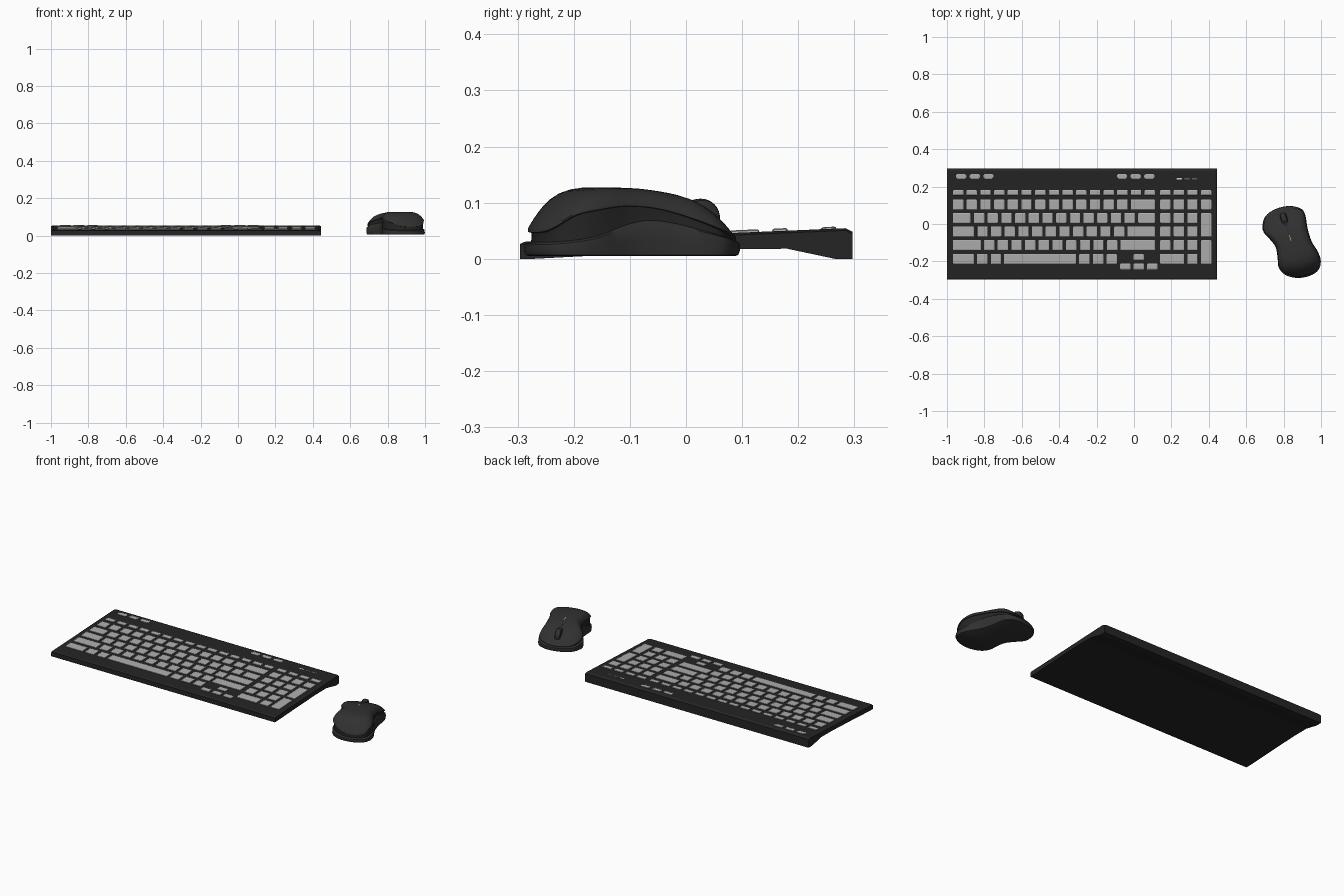
import bpy, bmesh, math
from mathutils import Vector, Matrix

if "Cube" in bpy.data.objects:
    bpy.data.objects.remove(bpy.data.objects["Cube"])

PX = 187.25                       # layout units per model unit
U = lambda x: (x - 1134.3) / PX   # layout column -> x
V = lambda y: (225 - y) / PX      # layout row -> y


def material(name, r, g, b):
    m = bpy.data.materials.new(name)
    m.diffuse_color = (r, g, b, 1)
    m.use_nodes = True
    m.node_tree.nodes["Principled BSDF"].inputs["Base Color"].default_value = m.diffuse_color
    return m


BLACK = material("black_plastic", .018, .018, .018)
CHARCOAL = material("charcoal_plastic", .03, .03, .03)
KEY = material("key_grey", .42, .42, .42)
LIT = material("lamp_white", .7, .7, .65)
DIM = material("lamp_dim", .12, .12, .12)


def finish(bm, name, mat, smooth=None):
    bmesh.ops.recalc_face_normals(bm, faces=bm.faces)
    me = bpy.data.meshes.new(name)
    bm.to_mesh(me)
    bm.free()
    ob = bpy.data.objects.new(name, me)
    bpy.context.collection.objects.link(ob)
    me.materials.append(mat)
    if smooth:
        bpy.ops.object.select_all(action='DESELECT')
        ob.select_set(True)
        bpy.context.view_layer.objects.active = ob
        bpy.ops.object.shade_smooth_by_angle(angle=math.radians(smooth))
    return ob


def loft(bm, rings, cap=True):
    vs = [[bm.verts.new(p) for p in ring] for ring in rings]
    n = len(vs[0])
    for a, b in zip(vs, vs[1:]):
        for i in range(n):
            bm.faces.new((a[i], a[(i + 1) % n], b[(i + 1) % n], b[i]))
    if cap:
        bm.faces.new(vs[0])
        bm.faces.new(vs[-1])
    return vs


# ---- keyboard case: side profile with arched underside, chamfered ends
def deck(y):
    return .030 + (y + .296) * .0425


profile = [(-.296, 0), (-.27, 0), (-.1, .009), (.08, .017), (.18, .018),
           (.265, 0), (.297, 0), (.297, .048), (.284, .0545), (-.288, .0303), (-.296, .026)]
bm = bmesh.new()
rings = []
for x, drop in ((-1, .004), (-.988, 0), (.433, 0), (.445, .004)):
    rings.append([(x, y, z - (drop if z > .02 else 0)) for y, z in profile])
loft(bm, rings)
finish(bm, "keyboard_case", BLACK)


# ---- keys: tapered caps with clipped corners, sitting on the sloping deck
def cap(bm, x0, x1, y0, y1, h=.0045, c=.004):
    rings = []
    for inset, up in ((0, -.003), (.0005, h * .6), (.004, h)):
        l, r, t, b = U(x0) + inset, U(x1) - inset, V(y0) - inset, V(y1) + inset
        pts = [(l + c, b), (r - c, b), (r, b + c), (r, t - c),
               (r - c, t), (l + c, t), (l, t - c), (l, b + c)]
        rings.append([(x, y, deck(y) + up) for x, y in pts])
    loft(bm, rings)


P, W = 13.7, 10.5                 # key pitch and width
ROWS = [(191, 196.3), (200.5, 210.5), (214, 224), (227.5, 237.7), (241, 251.3), (255, 265)]
# (left key end, first letter key, letter key count, right key start)
LAYOUT = [(963.5, 966.7, 13, 1144.8), (963.5, 966.7, 12, 1131), (970.5, 974, 12, 1138.3),
          (974, 977.3, 11, 1127.5), (981, 984, 10, 1120.5)]
bm = bmesh.new()
for (left, first, count, right), row in zip(LAYOUT, ROWS):
    cap(bm, 953, left, *row, c=.002)
    for i in range(count):
        cap(bm, first + i * P, first + i * P + W, *row, c=.002)
    cap(bm, right, 1155.2, *row, c=.002)
for x0, x1 in ((953, 974), (977, 987.5), (991, 1001), (1004, 1076.3),
               (1079.3, 1090), (1093, 1103.7), (1106.8, 1117.3)):
    cap(bm, x0, x1, *ROWS[5], c=.002)
finish(bm, "main_keys", KEY)

bm = bmesh.new()
cap(bm, 1133.8, 1144.3, 255, 261, c=.002)
for x in (1120.2, 1133.8, 1147.2):
    cap(bm, x, x + W, 264.6, 270.5, c=.002)
finish(bm, "arrow_keys", KEY)

bm = bmesh.new()
for r, row in enumerate(ROWS[:5]):
    for i in range(4 if r < 2 else 3):
        cap(bm, 1160.3 + i * P, 1160.3 + i * P + W, *row, c=.002)
cap(bm, 1160.3, 1184.5, *ROWS[5], c=.002)
cap(bm, 1187.7, 1198.2, *ROWS[5], c=.002)
cap(bm, 1201.4, 1211.9, 214, 237.7, c=.002)
cap(bm, 1201.4, 1211.9, 241, 265, c=.002)
finish(bm, "number_pad_keys", KEY)

bm = bmesh.new()
for start in (956, 1117):
    for i in range(3):
        cap(bm, start + i * P, start + i * P + W, 174.8, 179.8, h=.0035, c=.008)
finish(bm, "media_keys", KEY)

# ---- status lamps
for i, mat in enumerate((LIT, DIM, DIM)):
    bm = bmesh.new()
    cap(bm, 1177 + i * 7.7, 1182.2 + i * 7.7, 179, 180.6, h=.0008, c=.001)
    finish(bm, f"status_lamp_{i + 1}", mat)


# ---- mouse: stacked outlines with height curves along its length
def spline(a, b, c, d, t):
    return .5 * (2 * b + (c - a) * t + (2 * a - 5 * b + 4 * c - d) * t * t
                 + (3 * b - a - 3 * c + d) * t ** 3)


def curve(vals, f):               # nine heights, from tail (-.2) to nose (.2)
    u = min(max((f + .2) / .05, 0), 7.999)
    i = int(u)
    g = lambda k: vals[min(max(k, 0), 8)]
    return spline(g(i - 1), g(i), g(i + 1), g(i + 2), u - i)


TOP = [.100, .120, .127, .127, .125, .118, .106, .088, .060]
SEAM = [.050, .080, .091, .097, .095, .085, .069, .051, .034]
BASE = [.027, .031, .040, .057, .066, .061, .049, .037, .028]

ANGLE = math.radians(18)
FWD = Vector((-math.sin(ANGLE), math.cos(ANGLE), 0))
SIDE = Vector((math.cos(ANGLE), math.sin(ANGLE), 0))
CENTRE = Vector((U(1292), V(243), 0))


def at(f, r, z):
    return CENTRE + FWD * f + SIDE * r + Vector((0, 0, z))


outline = [(1263, 226), (1266, 217), (1276, 210), (1290, 207), (1302, 210), (1306, 217),
           (1308, 229), (1312, 242), (1318.5, 253), (1321.3, 262), (1319, 271), (1310, 277),
           (1297, 279), (1285, 275.5), (1279, 268), (1278, 258), (1276, 248), (1270, 240),
           (1264, 233)]
pts = [Vector((U(x), V(y), 0)) - CENTRE for x, y in outline]
n = len(pts)
loop = []
for i in range(n):
    for k in range(4):
        p = spline(pts[i - 1], pts[i], pts[(i + 1) % n], pts[(i + 2) % n], k / 4)
        loop.append((p.dot(FWD), p.dot(SIDE)))


def ring(s, height):
    return [at(f * s, r * s, height(f, s)) for f, r in loop]


EDGE = .965


def dome(f, s):
    w = (s / EDGE) ** 6
    return curve(SEAM, f) * w + curve(TOP, f * s) * (1 - w)


base = lambda f: curve(BASE, f)
bm = bmesh.new()
loft(bm, [ring(.96, lambda f, s: .005), ring(.985, lambda f, s: .007),
          ring(1, lambda f, s: .5 * base(f)), ring(.995, lambda f, s: base(f) - .002),
          ring(.98, lambda f, s: base(f)),
          ring(.93, lambda f, s: base(f) + .003)])
finish(bm, "mouse_base", CHARCOAL, 40)

bm = bmesh.new()
loft(bm, [ring(.94, lambda f, s: base(f) - .002),
          ring(.93, lambda f, s: .5 * (base(f) + curve(SEAM, f))),
          ring(.94, lambda f, s: curve(SEAM, f) + .001)])
finish(bm, "mouse_side_band", BLACK, 40)

bm = bmesh.new()
rings = [ring(.92, lambda f, s: curve(SEAM, f) - .004),
         ring(EDGE, lambda f, s: curve(SEAM, f) - .003)]
rings += [ring(s, dome) for s in (EDGE, .94, .9, .85, .78, .7, .6, .48, .34, .2, .08)]
loft(bm, rings)
finish(bm, "mouse_top_shell", CHARCOAL, 40)


# ---- strips lying on the top shell: button split, wheel surround, lamp
def strip(name, f0, f1, width, lift, mat, taper=False):
    bm = bmesh.new()
    rings = []
    for i in range(13):
        t = i / 12
        f = f0 + (f1 - f0) * t
        w = width * (max(.08, math.sqrt(max(0, 1 - (2 * t - 1) ** 2))) if taper else 1)
        z = dome(f / max(abs(f) / .19, .05), abs(f) / .19)
        rings.append([at(f, -w, z - .006), at(f, w, z - .006),
                      at(f, w, z + lift), at(f, -w, z + lift)])
    loft(bm, rings)
    finish(bm, name, mat)


strip("button_split", .0, .182, .0015, .0006, BLACK)
strip("wheel_surround", .09, .178, .022, .0012, BLACK, True)
strip("mouse_lamp", .008, .038, .002, .0012, material("lamp_amber", .45, .4, .2))

# ---- scroll wheel: rounded disc on a sideways axle
bm = bmesh.new()
rings = []
for off, rad in ((-.016, .026), (-.013, .032), (-.006, .035), (.006, .035), (.013, .032), (.016, .026)):
    rings.append([at(.128 + rad * math.cos(a), off, .072 + rad * math.sin(a))
                  for a in (i * math.tau / 32 for i in range(32))])
loft(bm, rings)
finish(bm, "scroll_wheel", CHARCOAL, 40)
